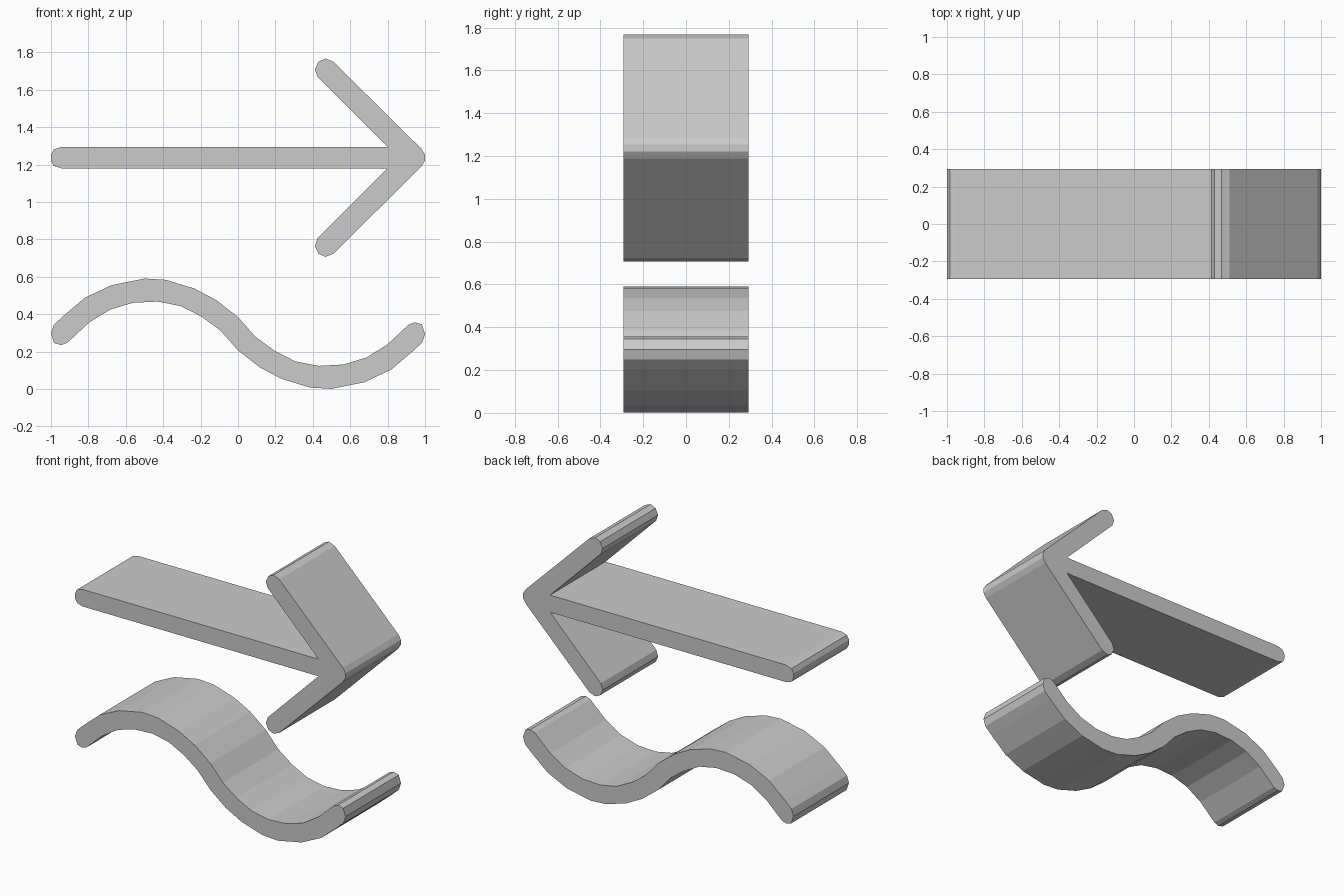
import bpy
import bmesh
from mathutils import Vector

if "Cube" in bpy.data.objects:
    bpy.data.objects.remove(bpy.data.objects["Cube"], do_unlink=True)

HALF_DEPTH = 0.293

grey = bpy.data.materials.new("light_grey")
grey.use_nodes = True
colour = (0.6, 0.6, 0.6, 1.0)
grey.diffuse_color = colour
grey.node_tree.nodes["Principled BSDF"].inputs["Base Color"].default_value = colour


def extrude_outline(name, outline):
    """Make a flat-shaded solid from an x-z outline, extruded along y."""
    bm = bmesh.new()
    face = bm.faces.new([bm.verts.new((x, -HALF_DEPTH, z)) for x, z in outline])
    solid = bmesh.ops.extrude_face_region(bm, geom=[face])
    moved = [v for v in solid["geom"] if isinstance(v, bmesh.types.BMVert)]
    bmesh.ops.translate(bm, verts=moved, vec=Vector((0, 2 * HALF_DEPTH, 0)))
    bmesh.ops.recalc_face_normals(bm, faces=bm.faces)
    mesh = bpy.data.meshes.new(name)
    bm.to_mesh(mesh)
    bm.free()
    mesh.materials.append(grey)
    obj = bpy.data.objects.new(name, mesh)
    bpy.context.collection.objects.link(obj)
    return obj


# Arrow: upper half from tail to tip, mirrored across the shaft axis
AXIS = 1.237
arrow_half = [
    (-1.0, AXIS + 0.016), (-0.985, 1.281), (-0.945, 1.294),
    (0.8, 1.294), (0.425, 1.669), (0.411, 1.71), (0.43, 1.75),
    (0.467, 1.767), (0.51, 1.75), (0.98, 1.285), (1.0, AXIS + 0.016),
]
arrow_lower = [(x, 2 * AXIS - z) for x, z in reversed(arrow_half)]
extrude_outline("arrow", arrow_half + arrow_lower)

# Wave: upper edge from left to right, turned half round for the lower edge
MIDDLE = 0.296
wave_upper = [
    (-1.0, 0.297), (-0.985, 0.343), (-0.936, 0.389), (-0.819, 0.488),
    (-0.675, 0.556), (-0.5, 0.591), (-0.385, 0.584), (-0.232, 0.537),
    (-0.115, 0.475), (0.0, 0.385), (0.093, 0.28), (0.195, 0.205),
    (0.307, 0.148), (0.43, 0.124), (0.563, 0.131), (0.685, 0.168),
    (0.797, 0.237), (0.912, 0.344), (0.945, 0.357), (0.983, 0.346),
]
wave_lower = [(-x, 2 * MIDDLE - z) for x, z in wave_upper]
extrude_outline("wave", wave_upper + wave_lower)
